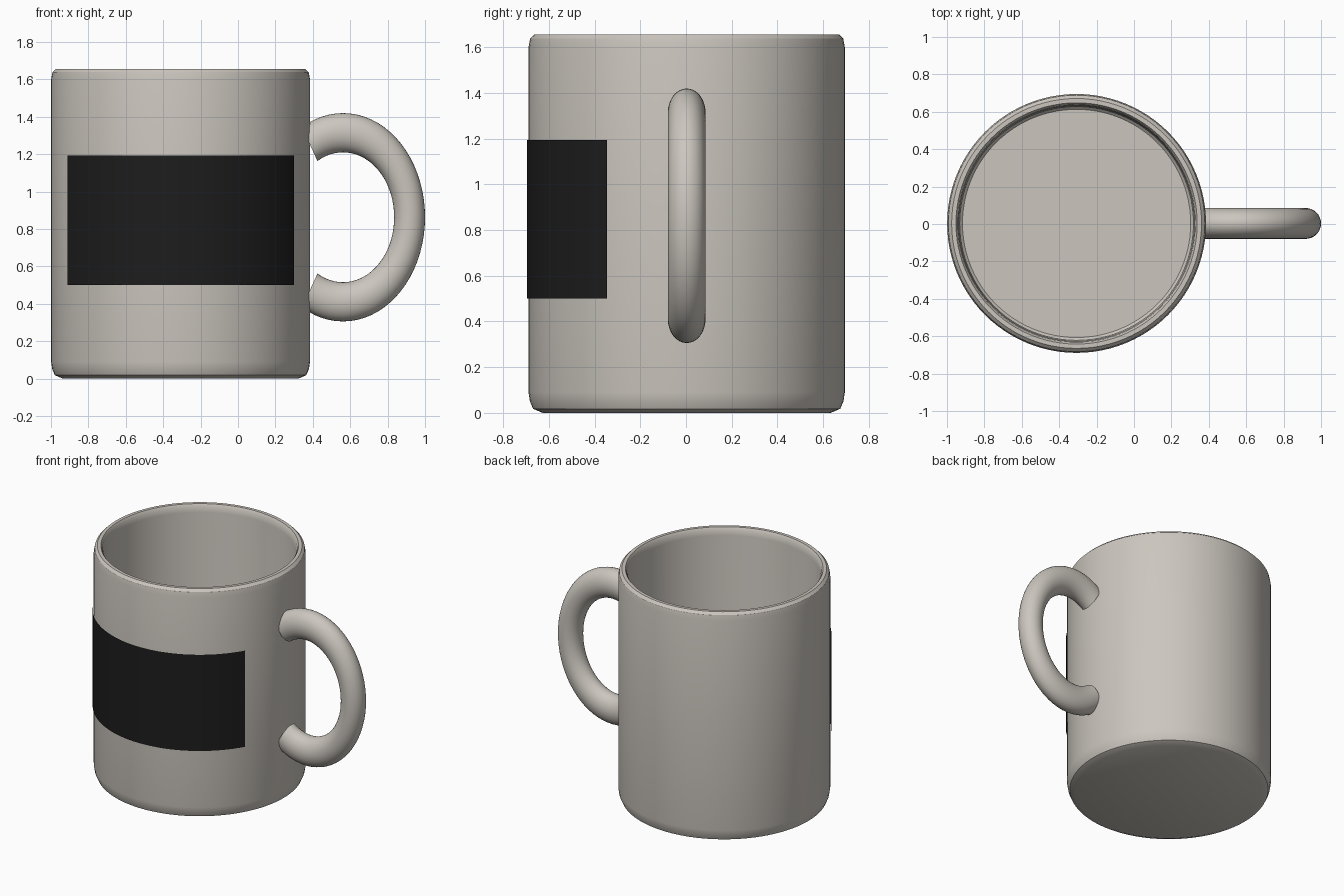
import bpy, bmesh, math

if "Cube" in bpy.data.objects:
    bpy.data.objects.remove(bpy.data.objects["Cube"])

CX, CY = -0.307, 0.003      # axis of the cup
SEG = 96


def material(name, rgb):
    m = bpy.data.materials.new(name)
    m.diffuse_color = (*rgb, 1)
    m.use_nodes = True
    m.node_tree.nodes["Principled BSDF"].inputs["Base Color"].default_value = m.diffuse_color
    return m


ceramic = material("warm grey ceramic", (0.60, 0.565, 0.515))
black = material("black label", (0.012, 0.012, 0.012))


def make_object(name, bm, mat, angle=30):
    me = bpy.data.meshes.new(name)
    bm.to_mesh(me)
    bm.free()
    ob = bpy.data.objects.new(name, me)
    bpy.context.collection.objects.link(ob)
    me.materials.append(mat)
    bpy.ops.object.select_all(action='DESELECT')
    ob.select_set(True)
    bpy.context.view_layer.objects.active = ob
    bpy.ops.object.shade_smooth_by_angle(angle=math.radians(angle))
    return ob


def skin(bm, rings, closed):
    """Join neighbouring rings of vertices with quads."""
    for a, b in zip(rings, rings[1:]):
        n = len(a)
        for i in range(n if closed else n - 1):
            j = (i + 1) % n
            bm.faces.new((a[i], a[j], b[j], b[i]))


# Cup: one lathed profile from the underside, over the rim, to the inner floor
profile = [(0.63, 0), (0.672, 0.018), (0.686, 0.05), (0.692, 0.09),
           (0.692, 1.60), (0.685, 1.638), (0.668, 1.655),
           (0.645, 1.655), (0.635, 1.64), (0.630, 1.60),
           (0.630, 0.12), (0.625, 0.085), (0.61, 0.07)]
bm = bmesh.new()
rings = []
for r, z in profile:
    rings.append([bm.verts.new((CX + r * math.cos(2 * math.pi * i / SEG),
                                CY + r * math.sin(2 * math.pi * i / SEG), z))
                  for i in range(SEG)])
skin(bm, rings, True)
bm.faces.new(list(reversed(rings[0])))
bm.faces.new(rings[-1])
make_object("cup_body", bm, ceramic)

# Handle: 240 degree arc of a torus stretched in height, with flat ends
MAJOR, MINOR, STRETCH = 0.356, 0.0825, 1.27
HX, HZ = 0.5615, 0.8625
bm = bmesh.new()
rings = []
for k in range(49):
    t = math.radians(-120 + 240 * k / 48)
    ring = []
    for i in range(32):
        p = 2 * math.pi * i / 32
        d = MAJOR + MINOR * math.cos(p)
        ring.append(bm.verts.new((HX + d * math.cos(t),
                                  CY + MINOR * math.sin(p),
                                  HZ + d * math.sin(t) * STRETCH)))
    rings.append(ring)
skin(bm, rings, True)
bm.faces.new(rings[0])
bm.faces.new(rings[-1])
bmesh.ops.recalc_face_normals(bm, faces=bm.faces)
make_object("handle", bm, ceramic)

# Label: thin curved sheet wrapped over the front 120 degrees
bm = bmesh.new()
rings = []
for z in (0.50, 1.193):
    rings.append([bm.verts.new((CX + 0.699 * math.sin(math.radians(a)),
                                CY - 0.699 * math.cos(math.radians(a)), z))
                  for a in [-60 + 120 * i / 40 for i in range(41)]])
skin(bm, rings, False)
make_object("front_label", bm, black)
